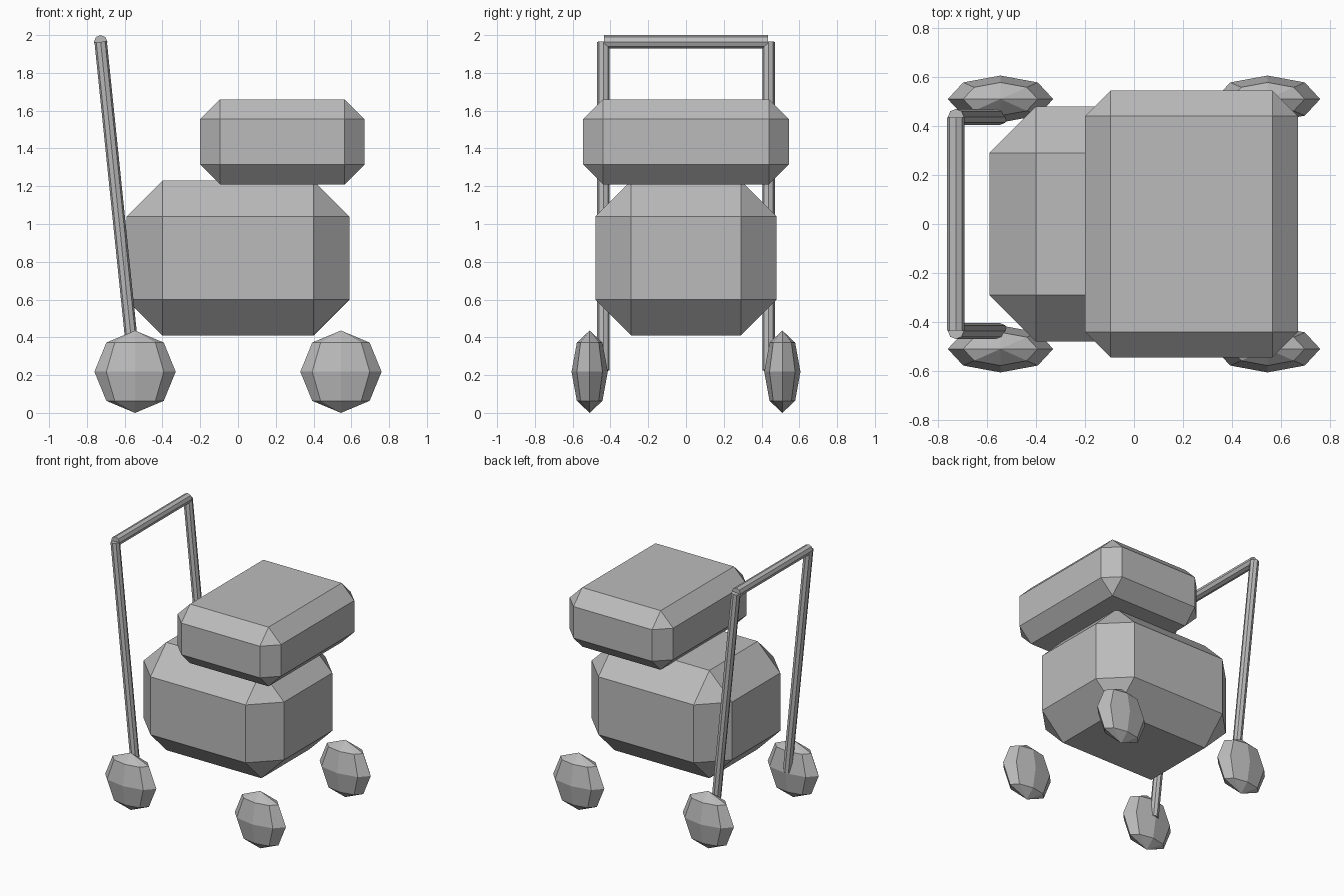
import bpy, bmesh, math
from mathutils import Vector, Matrix

if "Cube" in bpy.data.objects:
    bpy.data.objects.remove(bpy.data.objects["Cube"])

grey = bpy.data.materials.new("mid_grey")
grey.diffuse_color = (0.5, 0.5, 0.5, 1)
grey.use_nodes = True
grey.node_tree.nodes["Principled BSDF"].inputs["Base Color"].default_value = grey.diffuse_color


def add_object(name, bm):
    mesh = bpy.data.meshes.new(name)
    bm.to_mesh(mesh)
    bm.free()
    mesh.materials.append(grey)
    obj = bpy.data.objects.new(name, mesh)
    bpy.context.collection.objects.link(obj)
    return obj


def chamfered_box(name, centre, size, chamfer):
    bm = bmesh.new()
    bmesh.ops.create_cube(bm, size=1)
    bmesh.ops.scale(bm, vec=size, verts=bm.verts)
    bmesh.ops.bevel(bm, geom=bm.edges[:], offset=chamfer, segments=1,
                    profile=0.5, affect='EDGES')
    bmesh.ops.translate(bm, vec=centre, verts=bm.verts)
    return add_object(name, bm)


def rod(name, start, end, radius, sides=8):
    start, end = Vector(start), Vector(end)
    axis = end - start
    bm = bmesh.new()
    turn = axis.to_track_quat('Z', 'Y').to_matrix().to_4x4()
    bmesh.ops.create_cone(bm, cap_ends=True, segments=sides, radius1=radius,
                          radius2=radius, depth=axis.length,
                          matrix=Matrix.Translation((start + end) / 2) @ turn)
    return add_object(name, bm)


def wheel(name, x, y):
    # flattened faceted ball with vertical poles
    bm = bmesh.new()
    bmesh.ops.create_uvsphere(bm, u_segments=8, v_segments=4, radius=0.218)
    bmesh.ops.scale(bm, vec=(0.987, 0.44, 1), verts=bm.verts)
    bmesh.ops.translate(bm, vec=(x, y, 0.218), verts=bm.verts)
    return add_object(name, bm)


# main body and the box resting on it
chamfered_box("body", (0, 0, 0.82), (1.18, 0.96, 0.82), 0.19)
chamfered_box("upper_box", (0.235, 0, 1.435), (0.87, 1.09, 0.45), 0.105)

# wheels and leaning handle posts on both sides
for side, s in (("front", -1), ("back", 1)):
    wheel(f"{side}_left_wheel", -0.545, s * 0.51)
    wheel(f"{side}_right_wheel", 0.545, s * 0.51)
    rod(f"{side}_handle_post", (-0.548, s * 0.437, 0.225),
        (-0.727, s * 0.437, 1.964), 0.033)

# crossbar joining the posts
rod("handle_bar", (-0.727, -0.435, 1.964), (-0.727, 0.435, 1.964), 0.036)
